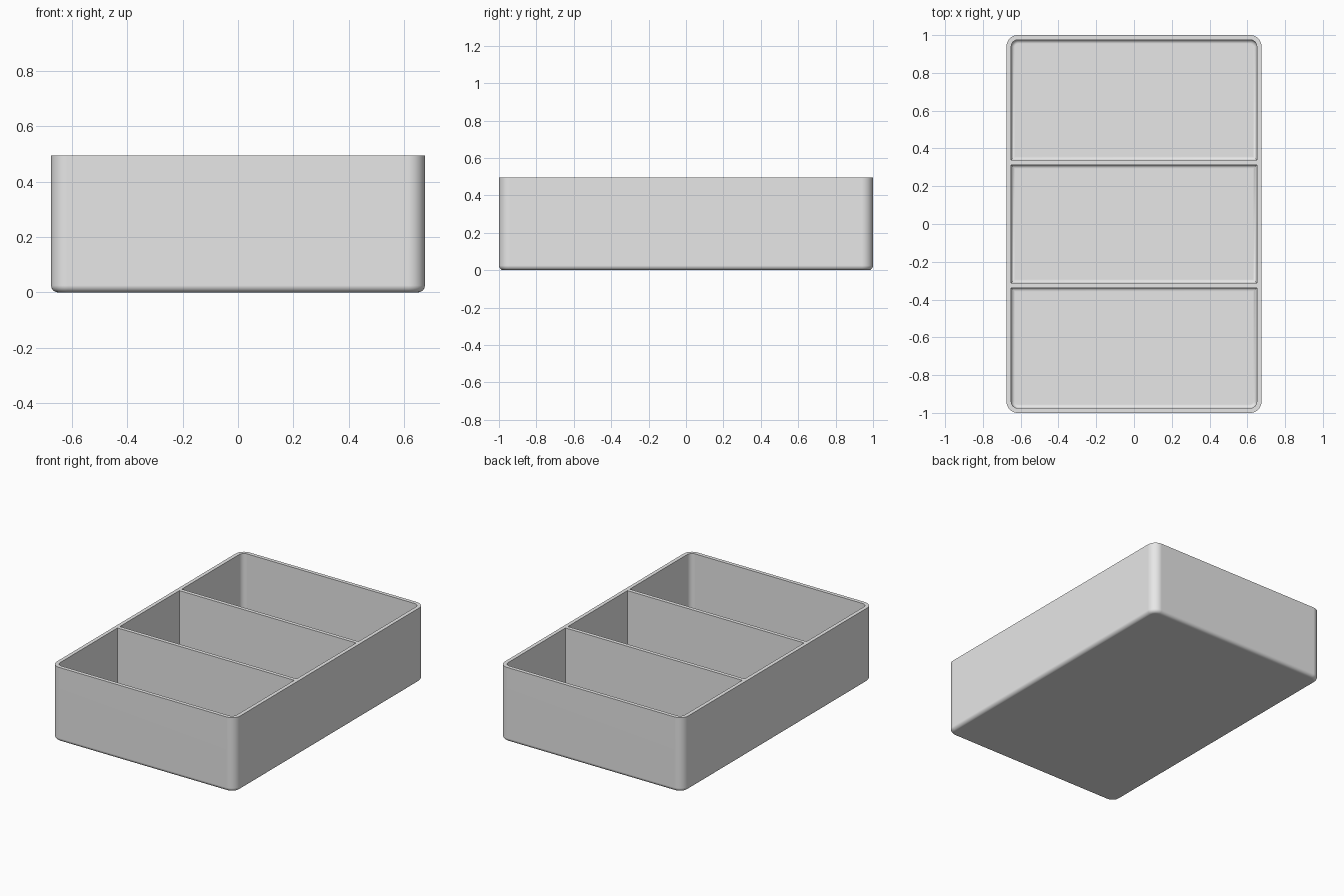
import bpy
import bmesh
import math

WIDTH, LENGTH, HEIGHT = 1.35, 2.0, 0.495
WALL = 0.025
DIVIDER_Y = 0.325       # centre of each divider
CORNER, FILLET = 0.06, 0.025

cube = bpy.data.objects.get("Cube")
if cube:
    bpy.data.objects.remove(cube, do_unlink=True)

grey = bpy.data.materials.new("light grey plastic")
grey.use_nodes = True
grey.diffuse_color = (0.8, 0.8, 0.8, 1)
grey.node_tree.nodes["Principled BSDF"].inputs["Base Color"].default_value = (0.8, 0.8, 0.8, 1)


def rounded_block(name, x, y0, y1, z0, z1, corner, fillet, round_at):
    """Block with chosen upright edges rounded and its bottom edge filleted."""
    bm = bmesh.new()
    bmesh.ops.create_cube(bm, size=1)
    for v in bm.verts:
        v.co.x *= 2 * x
        v.co.y = y1 if v.co.y > 0 else y0
        v.co.z = z1 if v.co.z > 0 else z0

    def bevel(edges, radius, segments):
        bmesh.ops.bevel(bm, geom=edges, offset=radius, segments=segments,
                        profile=0.5, affect='EDGES', clamp_overlap=True)

    upright = [e for e in bm.edges
               if abs(e.verts[0].co.z - e.verts[1].co.z) > 0.1
               and any(abs(e.verts[0].co.y - y) < 1e-5 for y in round_at)]
    if upright:
        bevel(upright, corner, 10)
    bottom = [e for e in bm.edges if all(abs(v.co.z - z0) < 1e-5 for v in e.verts)]
    bevel(bottom, fillet, 6)
    bmesh.ops.recalc_face_normals(bm, faces=bm.faces)
    mesh = bpy.data.meshes.new(name)
    bm.to_mesh(mesh)
    bm.free()
    mesh.materials.append(grey)
    obj = bpy.data.objects.new(name, mesh)
    bpy.context.collection.objects.link(obj)
    return obj


# Outer body of the tray
half = LENGTH / 2
tray = rounded_block("divided_tray", WIDTH / 2, -half, half, 0, HEIGHT,
                     CORNER, FILLET, (-half, half))
bpy.context.view_layer.objects.active = tray
tray.select_set(True)

# Three compartments, leaving the walls, floor and two dividers
inner = half - WALL
near, far = DIVIDER_Y - WALL / 2, DIVIDER_Y + WALL / 2
compartments = [("front", -inner, -far, (-inner,)),
                ("middle", -near, near, ()),
                ("back", far, inner, (inner,))]
for label, y0, y1, round_at in compartments:
    cutter = rounded_block(label + "_compartment_cutter", WIDTH / 2 - WALL, y0, y1,
                           WALL, HEIGHT + 0.1, CORNER - WALL, 0.02, round_at)
    cutter.hide_render = True
    cut = tray.modifiers.new(label + " compartment", 'BOOLEAN')
    cut.operation = 'DIFFERENCE'
    cut.solver = 'EXACT'
    cut.object = cutter
    bpy.ops.object.modifier_apply(modifier=cut.name)
    bpy.data.objects.remove(cutter, do_unlink=True)

# Smooth fillets, crisp rim and flat walls
bpy.ops.object.shade_smooth_by_angle(angle=math.radians(35))
flatten = tray.modifiers.new("flat walls", 'WEIGHTED_NORMAL')
flatten.keep_sharp = True
